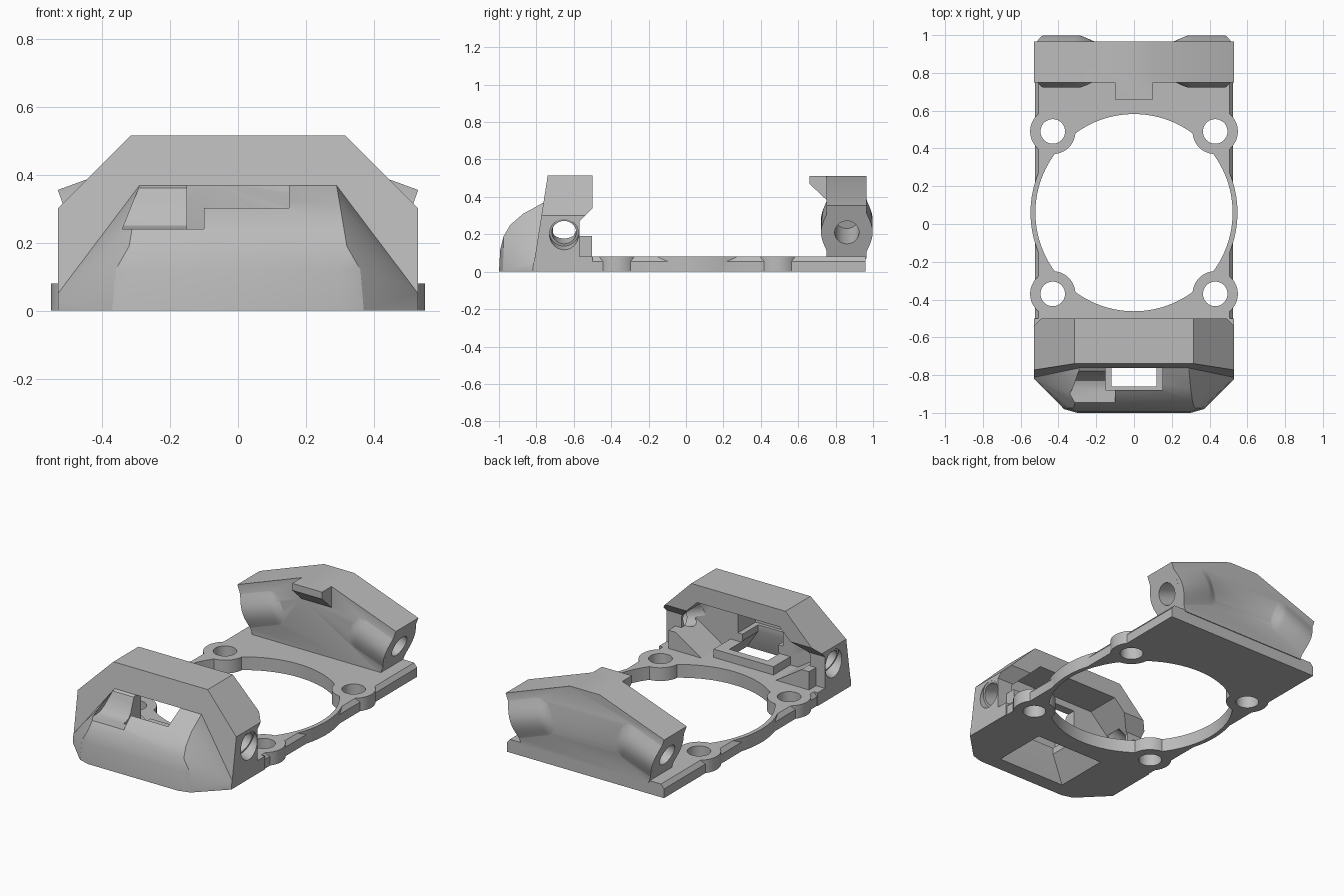
import bpy, bmesh, math
from mathutils import Vector

cube = bpy.data.objects.get("Cube")
if cube:
    bpy.data.objects.remove(cube, do_unlink=True)

grey = bpy.data.materials.new("plain grey")
grey.use_nodes = True
colour = (0.5, 0.5, 0.5, 1)
grey.diffuse_color = colour
grey.node_tree.nodes["Principled BSDF"].inputs["Base Color"].default_value = colour


def finish(bm, name):
    bmesh.ops.recalc_face_normals(bm, faces=bm.faces)
    mesh = bpy.data.meshes.new(name)
    bm.to_mesh(mesh)
    bm.free()
    mesh.materials.append(grey)
    ob = bpy.data.objects.new(name, mesh)
    bpy.context.collection.objects.link(ob)
    return ob


def loft(name, rings):
    bm = bmesh.new()
    loops = [[bm.verts.new(p) for p in ring] for ring in rings]
    n = len(loops[0])
    for a, b in zip(loops, loops[1:]):
        for i in range(n):
            j = (i + 1) % n
            bm.faces.new((a[i], a[j], b[j], b[i]))
    bm.faces.new(loops[0][::-1])
    bm.faces.new(loops[-1])
    return finish(bm, name)


def hull(name, points):
    bm = bmesh.new()
    for p in points:
        bm.verts.new(p)
    bmesh.ops.convex_hull(bm, input=bm.verts)
    return finish(bm, name)


def along_y(name, profile, y0, y1):
    return loft(name, [[(x, y, z) for x, z in profile] for y in (y0, y1)])


def along_x(name, profile, x0, x1):
    return loft(name, [[(x, y, z) for y, z in profile] for x in (x0, x1)])


def rect(x, y0, y1, z):
    return [(-x, y0, z), (x, y0, z), (x, y1, z), (-x, y1, z)]


def box(name, x, y0, y1, z0, z1):
    return loft(name, [rect(x, y0, y1, z0), rect(x, y0, y1, z1)])


def rod(name, start, end, r, n=48):
    start, end = Vector(start), Vector(end)
    axis = (end - start).normalized()
    u = axis.orthogonal().normalized()
    v = axis.cross(u)
    turn = [2 * math.pi * i / n for i in range(n)]
    return loft(name, [[c + r * (math.cos(t) * u + math.sin(t) * v) for t in turn]
                       for c in (start, end)])


def combine(ob, tool, operation):
    mod = ob.modifiers.new("shape", "BOOLEAN")
    mod.operation = operation
    mod.solver = "EXACT"
    mod.object = tool
    bpy.context.view_layer.objects.active = ob
    bpy.ops.object.modifier_apply(modifier=mod.name)
    bpy.data.objects.remove(tool, do_unlink=True)


def add(ob, tool):
    combine(ob, tool, "UNION")


def cut(ob, tool):
    combine(ob, tool, "DIFFERENCE")


def mirrored(half):
    return half + [(-x, z) for x, z in reversed(half)]


# Base plate with chamfered sides, ring and four screw ears
T = 0.08
plate = along_y("base_plate", mirrored([(0.525, 0), (0.525, 0.055), (0.505, T)]), -0.5, 0.96)
add(plate, rod("ring", (0, 0.06, 0), (0, 0.06, T), 0.548, 128))
cut(plate, rod("ring_hole", (0, 0.06, -0.1), (0, 0.06, 0.2), 0.522, 128))
ears = [(x, y) for x in (-0.43, 0.43) for y in (-0.37, 0.49)]
for x, y in ears:
    add(plate, rod("ear", (x, y, 0), (x, y, T), 0.12))
for x, y in ears:
    cut(plate, rod("ear_hole", (x, y, -0.1), (x, y, 0.2), 0.065))

# Rear mount with a sloping roof and undercut sides
tilt = math.radians(20)
rear = along_y("rear_mount", mirrored([(0.426, 0.07), (0.53, 0.355), (0.1, 0.512)]), 0.75, 0.965)
add(rear, along_x("latch_tab", [(0.77, 0.512), (0.66, 0.512), (0.66, 0.47), (0.75, 0.385),
                                (0.77, 0.385)], -0.1, 0.1))


def boss(side):
    # Rounded swelling that fades into the wall at its inner end
    out = Vector((side * math.cos(tilt), 0, -math.sin(tilt)))
    up = Vector((side * math.sin(tilt), 0, math.cos(tilt)))
    face = Vector((side * 0.477, 0.86, 0.21))
    steps = [i / 12 for i in range(-12, 13)]
    rings = []
    for depth, swell in ((0, 0.038), (0.2, 0.038), (0.23, 0.027), (0.26, 0.01), (0.29, 0)):
        outline = []
        for s in (-1, 1):
            for t in steps:
                width = 0.1 + swell * math.cos(t * math.pi / 2) ** 1.3
                outline.append(face - out * depth - up * (s * t * 0.13)
                               + Vector((0, s * width, 0)))
        rings.append(outline)
    return loft("boss", rings), face, out


for side in (-1, 1):
    swelling, face, out = boss(side)
    add(rear, swelling)
    cut(rear, rod("screw_hole", face + out * 0.1, face - out * 0.24, 0.065))

# Front housing: faceted arch
outer = mirrored([(0.53, 0), (0.53, 0.3), (0.315, 0.515)])
front = loft("front_housing", [[(x, -0.82 + 0.157 * z, z) for x, z in outer],
                               [(x, -0.5, z) for x, z in outer]])

# Sloping nose
nose = [(0.53, -0.82, 0), (0.53, -0.815, 0.05), (0.37, -0.98, 0), (0.3, -1, 0),
        (0.36, -0.975, 0.12), (0.3, -0.993, 0.12), (0.32, -0.975, 0.19), (0.31, -0.94, 0.25),
        (0.3, -0.87, 0.31), (0.29, -0.765, 0.368), (0.29, -0.74, 0.368), (0.53, -0.74, 0.05),
        (0.53, -0.74, 0)]
add(front, hull("nose", [(s * x, y, z) for x, y, z in nose for s in (-1, 1)]))

# Hollow interior and undercut rear edge
cut(front, along_y("cavity", mirrored([(0.43, T), (0.43, 0.26), (0.275, 0.41)]), -0.71, -0.4))
cut(front, along_x("rear_undercut", [(-0.57, T), (-0.57, 0.27), (-0.5, 0.34), (-0.4, 0.34),
                                     (-0.4, T)], -0.7, 0.7))

# Corner gussets and raised frame inside
for s in (-1, 1):
    add(front, along_y("gusset", [(s * 0.47, 0.05), (s * 0.47, 0.19), (s * 0.42, 0.19),
                                  (s * 0.25, T), (s * 0.25, 0.05)], -0.73, -0.503))
add(front, box("socket_frame", 0.2, -0.73, -0.55, 0.05, 0.13))

# Socket opening, stepped, flaring out at the underside
cut(front, box("upper_slot", 0.15, -0.88, -0.6, 0.18, 0.368))
cut(front, box("lower_slot", 0.12, -0.86, -0.6, 0.1, 0.25))
cut(front, loft("flared_pocket", [rect(0.237, -0.913, -0.568, -0.01),
                                  rect(0.12, -0.86, -0.6, 0.14)]))

# Finger scoop beside the socket
scoop = [(-0.97, 0.24), (-0.86, 0.24), (-0.83, 0.25), (-0.81, 0.275), (-0.79, 0.33),
         (-0.772, 0.38), (-0.97, 0.38)]
cut(front, loft("scoop", [[(-0.34 + 0.4 * (z - 0.24), y, z) for y, z in scoop],
                          [(-0.1, y, z) for y, z in scoop]]))

# Countersunk side screw holes
for s in (-1, 1):
    centre = Vector((s * 0.53, -0.652, 0.2))
    out = Vector((s * math.cos(tilt), 0, -math.sin(tilt)))
    cut(front, rod("counterbore", centre + out * 0.1, centre - out * 0.03, 0.078))
    cut(front, rod("side_hole", centre + out * 0.1, centre - out * 0.16, 0.065))

for ob in (plate, rear, front):
    bpy.ops.object.select_all(action="DESELECT")
    ob.select_set(True)
    bpy.context.view_layer.objects.active = ob
    bpy.ops.object.shade_smooth_by_angle(angle=math.radians(28))
